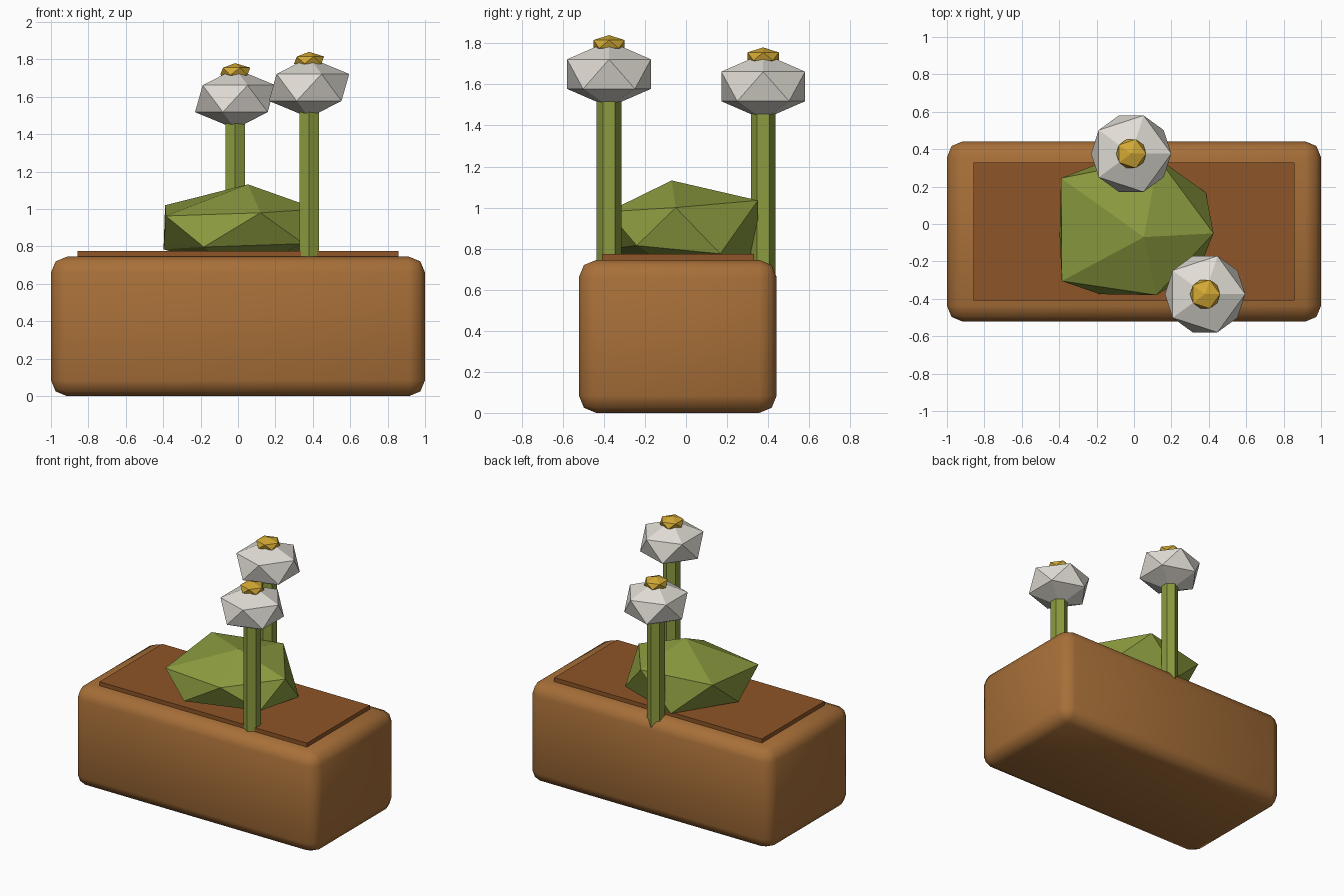
import bpy, bmesh
from mathutils import Vector

if "Cube" in bpy.data.objects:
    bpy.data.objects.remove(bpy.data.objects["Cube"])


def material(name, rgb):
    m = bpy.data.materials.new(name)
    m.diffuse_color = (*rgb, 1)
    m.use_nodes = True
    m.node_tree.nodes["Principled BSDF"].inputs["Base Color"].default_value = m.diffuse_color
    return m


WOOD = material("wood", (0.39, 0.16, 0.04))
SOIL = material("soil", (0.27, 0.09, 0.02))
LEAF = material("leaf", (0.26, 0.33, 0.05))
PETAL = material("petal", (0.75, 0.72, 0.66))
GOLD = material("gold", (0.65, 0.40, 0.035))


def finish(name, mat):
    ob = bpy.context.object
    ob.name = name
    ob.data.materials.append(mat)
    bpy.ops.object.transform_apply(location=False, rotation=False, scale=True)
    return ob


def box(name, lo, hi, mat):
    lo, hi = Vector(lo), Vector(hi)
    bpy.ops.mesh.primitive_cube_add(size=1, location=(lo + hi) / 2)
    bpy.context.object.scale = hi - lo
    return finish(name, mat)


def ball(name, loc, r, rz, mat):
    bpy.ops.mesh.primitive_ico_sphere_add(subdivisions=1, radius=1, location=loc)
    bpy.context.object.scale = (r, r, rz)
    return finish(name, mat)


# Rounded planter box with a soil slab on top
planter = box("planter_box", (-1, -0.522, 0), (1, 0.442, 0.745), WOOD)
bev = planter.modifiers.new("rounding", 'BEVEL')
bev.width, bev.segments = 0.085, 2
planter.data.shade_smooth()
box("soil", (-0.857, -0.41, 0.70), (0.857, 0.33, 0.775), SOIL)

# Irregular bush: an icosphere whose corners are pulled about
bush = ball("bush", (0, 0, 0), 1, 1, LEAF)
corners = [
    (0.0, 0.0, 0.66),                                              # base
    (0.35, -0.24, 0.815), (-0.183, -0.375, 0.797), (-0.398, -0.05, 0.785),
    (-0.12, 0.35, 0.775), (0.385, 0.167, 0.775),                   # lower ring
    (0.12, -0.38, 0.98), (-0.386, -0.305, 0.963), (-0.39, 0.245, 1.02),
    (0.13, 0.35, 1.035), (0.425, -0.05, 1.0),                      # upper ring
    (0.053, -0.07, 1.132),                                         # crown
]
# Directions of the plain icosphere corners, in the same order
plain = [(0, 0, -1),
         (.72, -.53, -.45), (-.28, -.85, -.45), (-.89, 0, -.45),
         (-.28, .85, -.45), (.72, .53, -.45),
         (.28, -.85, .45), (-.72, -.53, .45), (-.72, .53, .45),
         (.28, .85, .45), (.89, 0, .45), (0, 0, 1)]
for v in bush.data.vertices:
    i = min(range(12), key=lambda k: (v.co - Vector(plain[k])).length)
    v.co = corners[i]

# Two flowers: stem, bloom and centre
for side, x, y, z in (("front", 0.38, -0.375, 1.65), ("back", -0.015, 0.376, 1.59)):
    bottom = 0.66
    bpy.ops.mesh.primitive_cylinder_add(vertices=6, radius=0.06, depth=z - bottom,
                                        location=(x, y, (z + bottom) / 2))
    finish(side + "_stem", LEAF)
    ball(side + "_bloom", (x, y, z), 0.24, 0.161, PETAL)
    ball(side + "_bloom_centre", (x, y, z + 0.146), 0.09, 0.044, GOLD)
